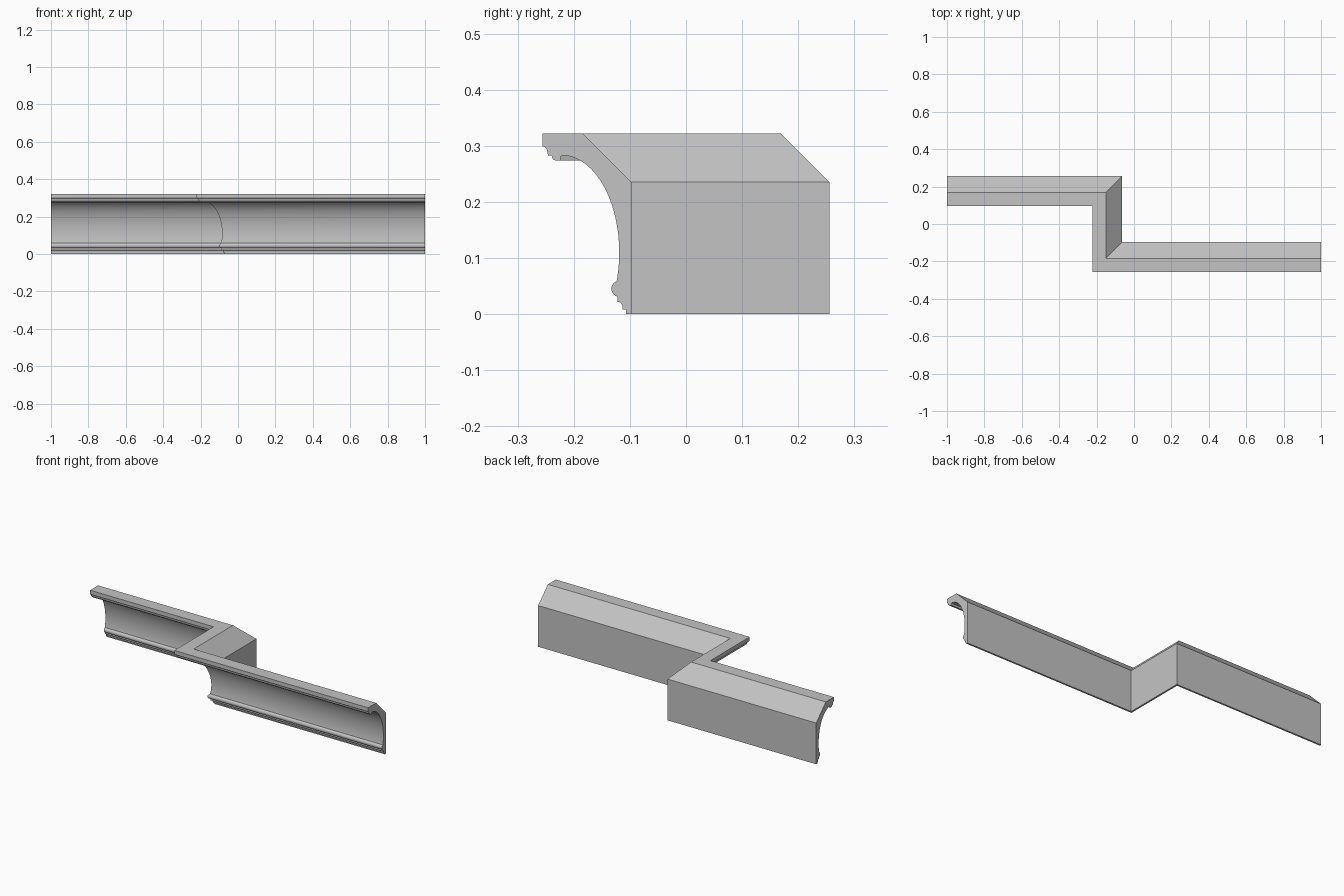
import bpy, bmesh
from math import radians, sin, cos
from mathutils import Vector

cube = bpy.data.objects.get("Cube")
if cube:
    bpy.data.objects.remove(cube, do_unlink=True)


def arc(cd, cz, rd, rz, start, end, steps):
    """Elliptical arc in the profile plane (depth from back, height)."""
    angles = [radians(start + (end - start) * i / steps) for i in range(steps + 1)]
    return [(cd + rd * cos(a), cz + rz * sin(a)) for a in angles]


# Moulding profile: depth in front of the back face, height
profile = [(0, 0), (0.01, 0), (0.01, 0.008), (0.016, 0.008)]
profile += arc(0.025, 0.011, 0.009, 0.011, 180, 90, 5)        # base cove
profile += [(0.025, 0.031)]
profile += arc(0.022, 0.045, 0.014, 0.014, -70, 62, 12)       # bead
profile += arc(0.125, 0.11, 0.103, 0.173, 197, 90, 28)        # large cove
profile += [(0.127, 0.274), (0.136, 0.274)]
profile += arc(0.136, 0.282, 0.006, 0.008, -75, 0, 4)         # small round
profile += [(0.149, 0.283)]
profile += arc(0.159, 0.288, 0.009, 0.011, 180, 90, 5)        # lip cove
profile += [(0.159, 0.322), (0.087, 0.322), (0, 0.235)]

# Plan path of the back face, with the mitre direction at each station
path = [((-1, 0.256), (0, -1)), ((-0.063, 0.256), (-1, -1)),
        ((-0.063, -0.097), (-1, -1)), ((1, -0.097), (0, -1))]

bm = bmesh.new()
rings = []
for (x, y), (mx, my) in path:
    rings.append([bm.verts.new(Vector((x + mx * d, y + my * d, z))) for d, z in profile])

# Sweep the profile along the path and close both ends
n = len(profile)
for a, b in zip(rings, rings[1:]):
    for i in range(n):
        j = (i + 1) % n
        bm.faces.new((a[i], a[j], b[j], b[i]))
caps = [bm.faces.new(rings[0]), bm.faces.new(rings[-1])]
bmesh.ops.recalc_face_normals(bm, faces=bm.faces)

# Smooth curves, with crisp steps and mitres
for face in bm.faces:
    face.smooth = True
mitres = {frozenset((r[i], r[(i + 1) % n])) for r in rings for i in range(n)}
for edge in bm.edges:
    edge.smooth = (frozenset(edge.verts) not in mitres
                   and edge.calc_face_angle(0) < radians(30))
bmesh.ops.triangulate(bm, faces=caps)

mesh = bpy.data.meshes.new("crown_moulding")
bm.to_mesh(mesh)
bm.free()
moulding = bpy.data.objects.new("crown_moulding", mesh)
bpy.context.collection.objects.link(moulding)

# Plain grey finish
grey = bpy.data.materials.new("light_grey")
grey.use_nodes = True
colour = (0.55, 0.55, 0.55, 1)
grey.diffuse_color = colour
grey.node_tree.nodes["Principled BSDF"].inputs["Base Color"].default_value = colour
mesh.materials.append(grey)
